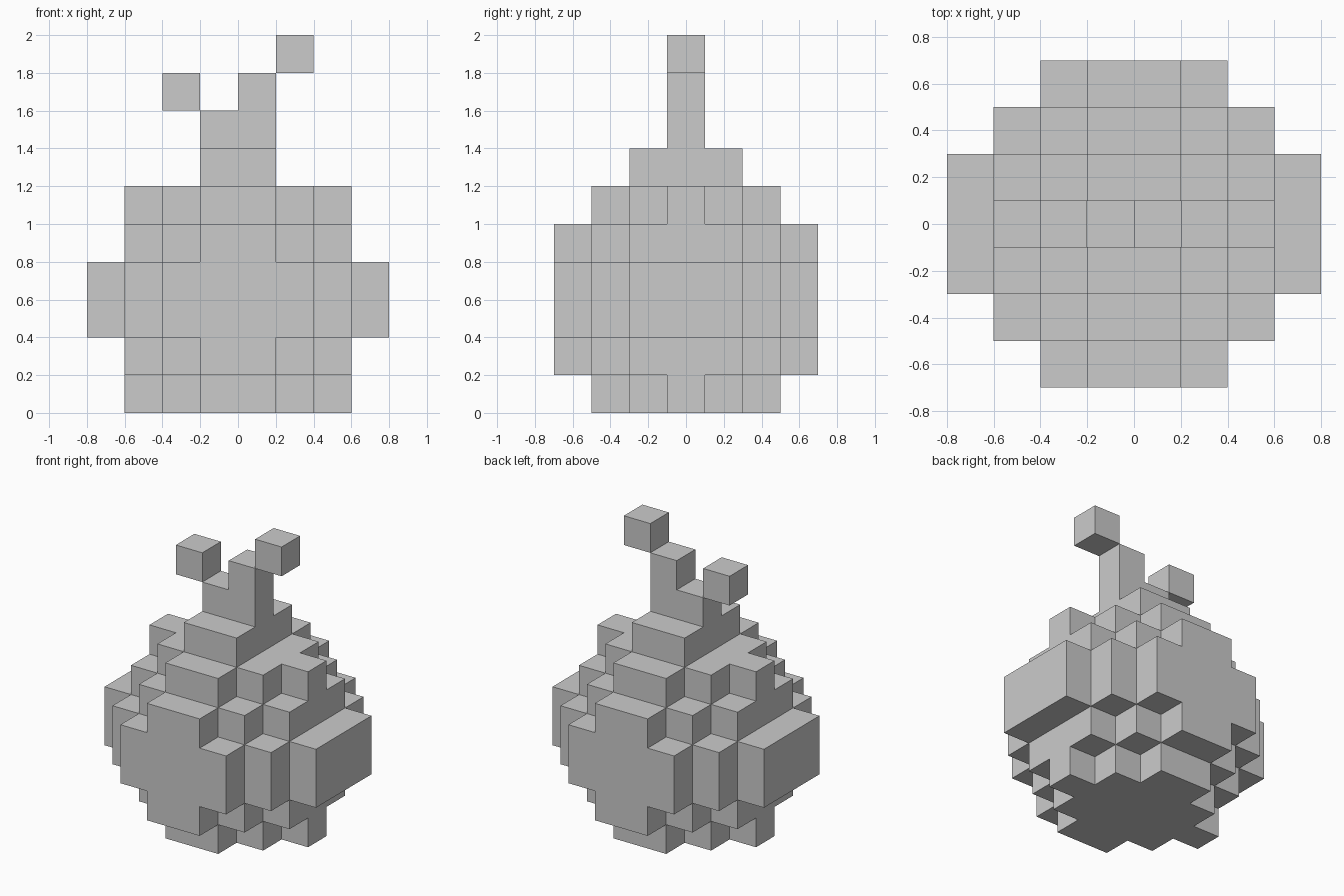
import bpy, bmesh
from mathutils import Vector

if "Cube" in bpy.data.objects:
    bpy.data.objects.remove(bpy.data.objects["Cube"])

S = 0.2          # size of one block

# Neighbour directions
DIRS = [Vector(d) for d in ((1, 0, 0), (-1, 0, 0), (0, 1, 0), (0, -1, 0), (0, 0, 1), (0, 0, -1))]


def slab(layer, half_widths):
    """One layer of blocks: half_widths[j] is the half width in x of row |y| = j."""
    return {(x, y, layer)
            for j, w in enumerate(half_widths)
            for y in {j, -j}
            for x in range(-w, w)}


def build(name, cells, occupied):
    """Skin the blocks with only their exposed faces, then merge coplanar ones."""
    bm = bmesh.new()
    for c in cells:
        centre = Vector((c[0] + 0.5, c[1], c[2] + 0.5))
        for d in DIRS:
            if tuple(int(c[i] + d[i]) for i in range(3)) in occupied:
                continue
            u = Vector((d.y, d.z, d.x))
            v = d.cross(u)
            corners = [centre + (d + a * u + b * v) * 0.5
                       for a, b in ((-1, -1), (1, -1), (1, 1), (-1, 1))]
            bm.faces.new([bm.verts.new(p * S) for p in corners])
    bmesh.ops.remove_doubles(bm, verts=bm.verts, dist=0.001)
    bmesh.ops.dissolve_limit(bm, angle_limit=0.01, verts=bm.verts, edges=bm.edges)
    mesh = bpy.data.meshes.new(name)
    bm.to_mesh(mesh)
    bm.free()
    bpy.context.collection.objects.link(bpy.data.objects.new(name, mesh))


# Round body, symmetric about its middle
cap, shoulder, belly = (3, 2, 1), (3, 3, 2, 1), (4, 4, 3, 2)
body = set()
for layer, rows in enumerate((cap, shoulder, belly, belly, shoulder, cap)):
    body |= slab(layer, rows)

# Collar and bent stem on top
stem = slab(6, (1, 1)) | slab(7, (1,)) | {(0, 0, 8)}

# Loose blocks at the tips
parts = {
    "body": body,
    "stem": stem,
    "left_tip": {(-2, 0, 8)},
    "right_tip": {(1, 0, 9)},
}
occupied = set().union(*parts.values())
for name, cells in parts.items():
    build(name, cells, occupied)
